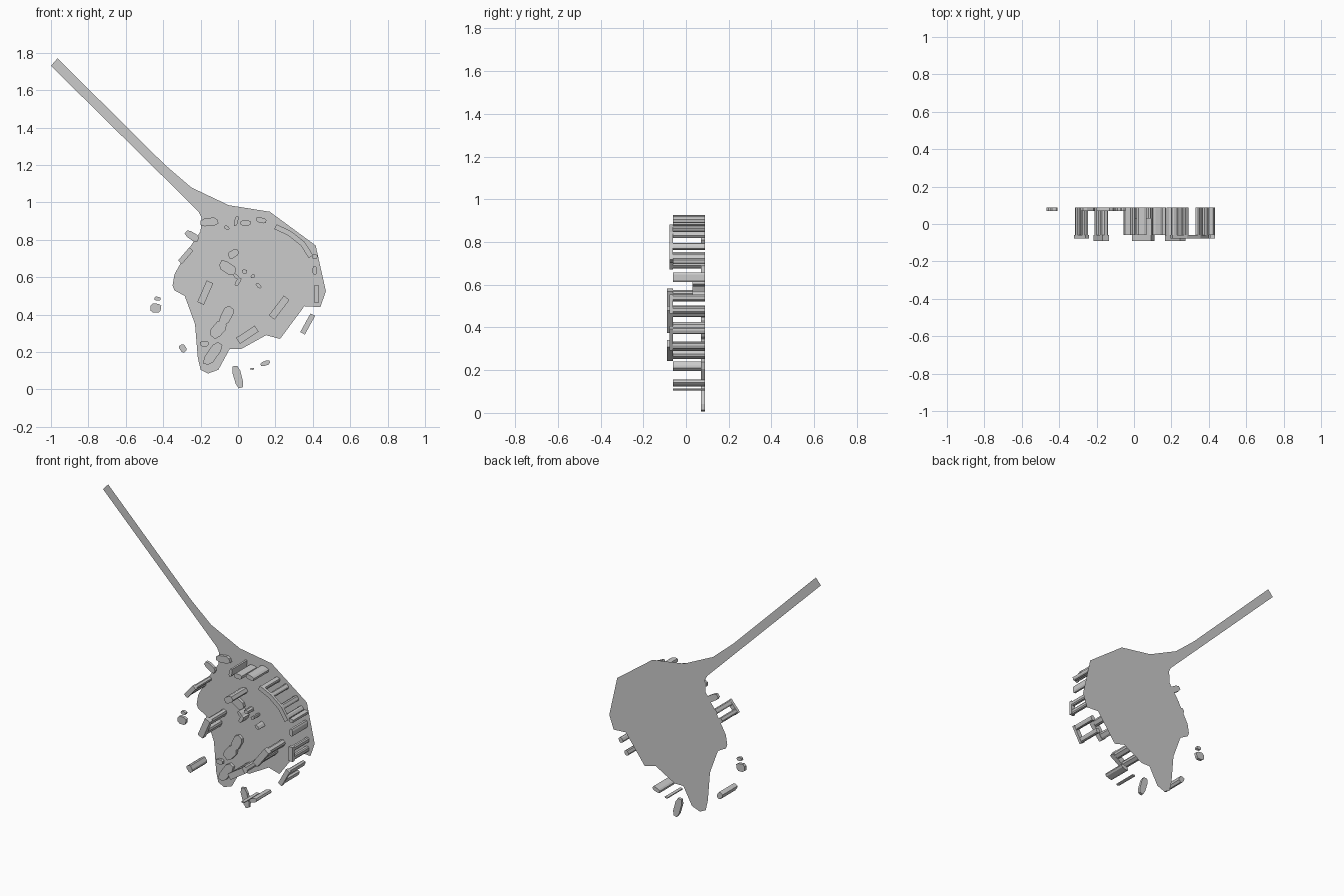
import bpy, bmesh, math, random
from mathutils import Vector

random.seed(4)
cube = bpy.data.objects.get("Cube")
if cube:
    bpy.data.objects.remove(cube)

GROUND_Y = 0.09      # back plane the whole monument rests on
BASE_Y = 0.088
FALLEN = 0.07
SMALL = 0.03
TALL = -0.06
CIRCLE_TOP = -0.078
TRILITHON_TOP = -0.09


def make_object(name, bm):
    bmesh.ops.recalc_face_normals(bm, faces=bm.faces)
    mesh = bpy.data.meshes.new(name)
    bm.to_mesh(mesh)
    bm.free()
    obj = bpy.data.objects.new(name, mesh)
    bpy.context.collection.objects.link(obj)
    return obj


def prism(name, outline, front, back=BASE_Y):
    """Extrude an x-z outline along y."""
    bm = bmesh.new()
    face = bm.faces.new([bm.verts.new((x, back, z)) for x, z in outline])
    moved = bmesh.ops.extrude_face_region(bm, geom=[face], use_keep_orig=True)
    verts = [v for v in moved["geom"] if isinstance(v, bmesh.types.BMVert)]
    bmesh.ops.translate(bm, verts=verts, vec=(0, front - back, 0))
    return make_object(name, bm)


def stone(name, x, z, length, width, angle, front, sides=8):
    """Irregular, slightly boxy boulder outline, raised to a given height."""
    turn = math.radians(angle)
    outline = []
    for i in range(sides):
        a = math.tau * (i + 0.5) / sides
        c, s = math.cos(a), math.sin(a)
        rough = random.uniform(0.92, 1.08)
        u = math.copysign(abs(c) ** 0.7, c) * length / 2 * rough
        v = math.copysign(abs(s) ** 0.7, s) * width / 2 * rough
        outline.append((x + u * math.cos(turn) - v * math.sin(turn),
                        z + u * math.sin(turn) + v * math.cos(turn)))
    return prism(name, outline, front)


def lintel_row(name, path, width, top):
    """Mitred lintels along a path, with an upright near every joint."""
    pts = [Vector(p) for p in path]
    dirs = [(b - a).normalized() for a, b in zip(pts, pts[1:])]
    sides = []
    for i in range(len(pts)):
        d = (dirs[max(i - 1, 0)] + dirs[min(i, len(dirs) - 1)]).normalized()
        sides.append(Vector((-d.y, d.x)) * width / 2)
    for i in range(len(dirs)):
        a, b, m, n = pts[i], pts[i + 1], sides[i], sides[i + 1]
        prism(name + "_lintel", [a + m, b + n, b - n, a - m], top, TALL)
    for i, p in enumerate(pts):
        d = dirs[min(i, len(dirs) - 1)]
        inset = width * 0.6
        if i == 0:
            p = p + d * inset
        elif i == len(pts) - 1:
            p = p - d * inset
        stone(name + "_upright", p.x, p.y, width * 1.2, width * 0.95,
              math.degrees(math.atan2(d.y, d.x)), TALL)


# Flat ground sheet with its long approach avenue
ground = [(-1, 1.73), (-.965, 1.77), (-.39, 1.2), (-.25, 1.08), (-.05, .985),
          (.17, .95), (.415, .77), (.47, .525), (.44, .44), (.355, .445),
          (.225, .27), (.15, .29), (.015, .215), (-.045, .215), (-.105, .105),
          (-.16, .085), (-.2, .105), (-.215, .17), (-.23, .35), (-.285, .5),
          (-.34, .53), (-.35, .555), (-.34, .615), (-.265, .75), (-.2, .845),
          (-.195, .92), (-.21, .95)]
bm = bmesh.new()
bm.faces.new([bm.verts.new((x, GROUND_Y, z)) for x, z in ground])
make_object("ground", bm)

# Inner trilithons
for name, path in (
    ("left_trilithon", [(-.15, .575), (-.2, .46)]),
    ("right_trilithon", [(.26, .49), (.18, .385)]),
    ("lower_trilithon", [(.1, .325), (0, .26)]),
):
    lintel_row(name, path, 0.038, TRILITHON_TOP)

# Outer circle stones that still carry lintels
for name, path in (
    ("circle_arc", [(.2, .87), (.275, .835), (.345, .78), (.39, .71)]),
    ("circle_west", [(-.25, .75), (-.31, .68)]),
    ("circle_east", [(.42, .555), (.42, .465)]),
    ("circle_southeast", [(.4, .4), (.345, .3)]),
):
    lintel_row(name, path, 0.028, CIRCLE_TOP)

# Single standing stones: x, z, length, width, angle
for spec in (
    (-.01, .9, .06, .02, 75), (.04, .89, .055, .03, 0),
    (.125, .905, .055, .03, -15), (-.025, .725, .06, .04, 30),
    (.41, .71, .03, .025, 0), (.41, .635, .045, .025, 90),
    (-.295, .22, .045, .035, -50), (.075, .11, .022, .01, 0),
    (.145, .14, .055, .025, 20),
):
    stone("standing_stone", *spec, TALL)

# Cluster of small stones near the centre
for spec in (
    (0, .575, .05, .025, 60), (-.01, .605, .04, .02, -45),
    (.035, .63, .028, .025, 0), (.08, .605, .025, .02, 20),
    (.11, .555, .035, .02, -45),
):
    stone("small_stone", *spec, SMALL, sides=6)

# Fallen stones lying flat on the ground
for spec in (
    (-.155, .895, .1, .045, 5), (-.06, .865, .03, .02, -40),
    (-.245, .82, .08, .04, -33), (-.055, .65, .1, .055, -35),
    (-.43, .485, .035, .022, -5), (-.44, .435, .06, .05, 0),
    (-.06, .395, .11, .06, 60), (-.105, .32, .1, .065, 50),
    (-.135, .19, .14, .055, 55), (-.18, .245, .045, .03, 0),
    (0, .065, .125, .045, -75),
):
    stone("fallen_stone", *spec, FALLEN)
